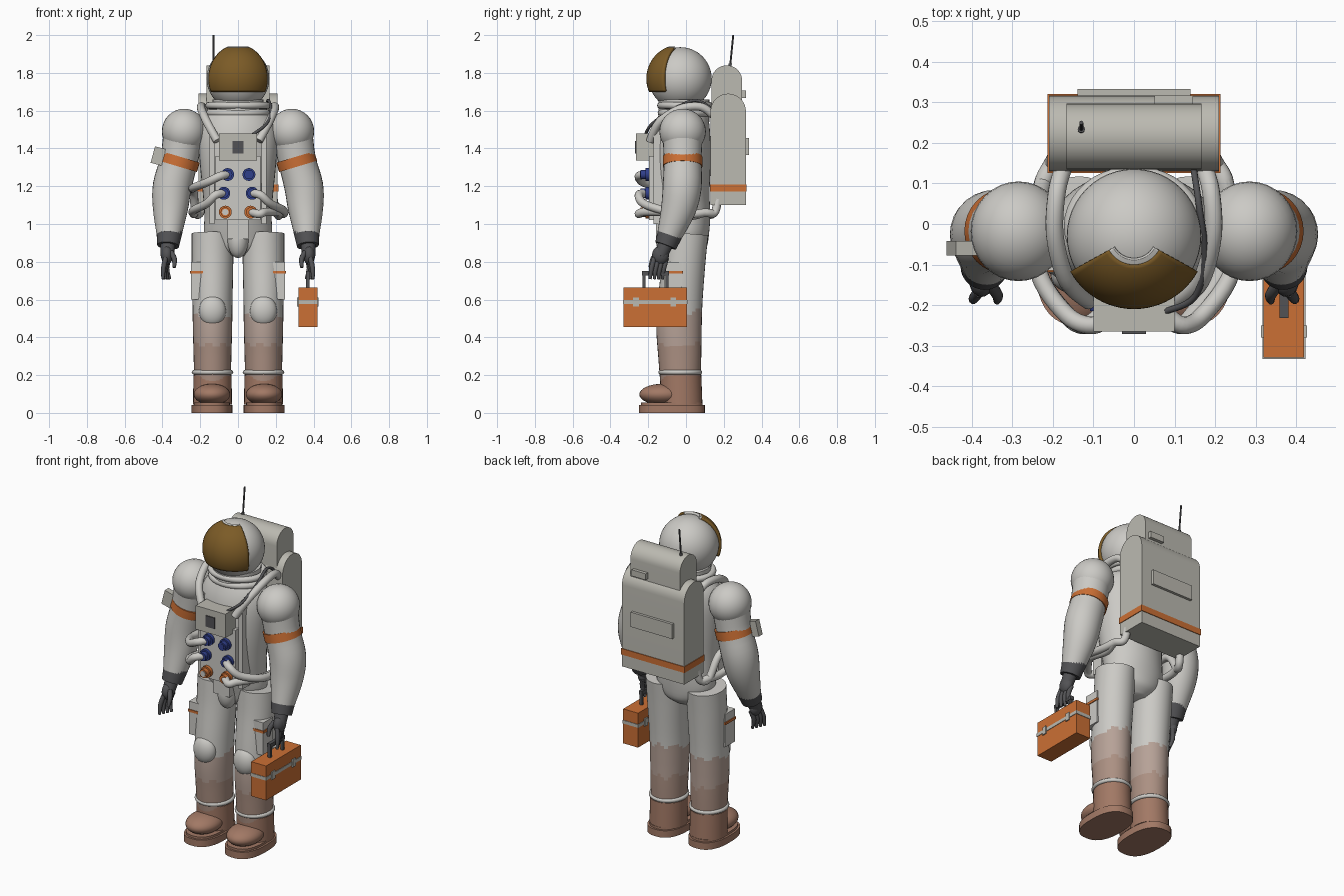
import bpy, bmesh, math
from mathutils import Vector, Matrix

if "Cube" in bpy.data.objects:
    bpy.data.objects.remove(bpy.data.objects["Cube"])

def mat(name, r, g, b):
    m = bpy.data.materials.new(name)
    m.diffuse_color = (r, g, b, 1)
    m.use_nodes = True
    m.node_tree.nodes["Principled BSDF"].inputs["Base Color"].default_value = m.diffuse_color
    return m

SUIT = mat("suit_white", 0.60, 0.59, 0.56)
PACK = mat("pack_grey", 0.50, 0.49, 0.44)
ORANGE = mat("orange", 0.60, 0.16, 0.035)
GOLD = mat("visor_gold", 0.20, 0.105, 0.02)
DARK = mat("dark_rubber", 0.085, 0.085, 0.09)
BLUE = mat("blue", 0.03, 0.05, 0.26)
DUST = mat("light_dust", 0.47, 0.36, 0.31)
DUST2 = mat("heavy_dust", 0.41, 0.28, 0.225)
BOOT = mat("boot_brown", 0.36, 0.19, 0.13)

def finish(name, bm, m, angle=40):
    bmesh.ops.recalc_face_normals(bm, faces=bm.faces)
    me = bpy.data.meshes.new(name)
    bm.to_mesh(me)
    bm.free()
    me.materials.append(m)
    me.polygons.foreach_set("use_smooth", [True] * len(me.polygons))
    me.set_sharp_from_angle(angle=math.radians(angle))
    o = bpy.data.objects.new(name, me)
    bpy.context.scene.collection.objects.link(o)
    return o

def box(name, m, x, y, z, rot=None):
    """Box from (min, max) ranges, optionally turned about its centre."""
    bm = bmesh.new()
    bmesh.ops.create_cube(bm, size=1)
    c = Vector([(a + b) / 2 for a, b in (x, y, z)])
    s = [abs(b - a) for a, b in (x, y, z)]
    mx = Matrix.Translation(c) @ (rot or Matrix.Identity(4)) @ Matrix.Diagonal((*s, 1))
    bm.transform(mx)
    return finish(name, bm, m)

def ball(name, m, c, r, seg=32):
    bm = bmesh.new()
    bmesh.ops.create_uvsphere(bm, u_segments=seg, v_segments=seg // 2, radius=1)
    bm.transform(Matrix.Translation(c) @ Matrix.Diagonal((*r, 1)))
    return finish(name, bm, m)

def sweep(name, m, pts, radii, n=28, sub=1):
    """Tube through points; each radius is a number or (across, deep). sub > 1 smooths the path."""
    P = [Vector(p) for p in pts]
    R = [Vector(r) if isinstance(r, tuple) else Vector((r, r)) for r in
         (radii if isinstance(radii, list) else [radii] * len(P))]
    if sub > 1:
        def spline(A):
            out = []
            for i in range(len(A) - 1):
                a, b, c, d = A[max(i - 1, 0)], A[i], A[i + 1], A[min(i + 2, len(A) - 1)]
                for k in range(sub):
                    t = k / sub
                    out.append(0.5 * (2 * b + (c - a) * t + (2 * a - 5 * b + 4 * c - d) * t * t
                                      + (3 * b - a - 3 * c + d) * t ** 3))
            return out + [A[-1]]
        P, R = spline(P), spline(R)
    bm = bmesh.new()
    rings, u = [], None
    for i, p in enumerate(P):
        t = (P[min(i + 1, len(P) - 1)] - P[max(i - 1, 0)]).normalized()
        if u is None:
            u = Vector((1, 0, 0)) if abs(t.x) < 0.9 else Vector((0, 1, 0))
        u = (u - t * u.dot(t)).normalized()
        v = t.cross(u)
        rings.append([bm.verts.new(p + u * R[i].x * math.cos(a) + v * R[i].y * math.sin(a))
                      for a in (math.tau * k / n for k in range(n))])
    for a, b in zip(rings, rings[1:]):
        for k in range(n):
            bm.faces.new((a[k], a[(k + 1) % n], b[(k + 1) % n], b[k]))
    bm.faces.new(rings[0])
    bm.faces.new(rings[-1])
    return finish(name, bm, m)

def torus(name, m, c, R, r, ry=None, n=40):
    bm = bmesh.new()
    ry = ry or R
    g = [[bm.verts.new((c[0] + math.cos(a) * (R + r * math.cos(b)),
                        c[1] + math.sin(a) * (ry + r * math.cos(b)), c[2] + r * math.sin(b)))
          for b in (math.tau * j / 12 for j in range(12))] for a in (math.tau * i / n for i in range(n))]
    for i in range(n):
        for j in range(12):
            bm.faces.new((g[i][j], g[(i + 1) % n][j], g[(i + 1) % n][(j + 1) % 12], g[i][(j + 1) % 12]))
    return finish(name, bm, m)

def prism(name, m, outline, shift):
    bm = bmesh.new()
    f = bm.faces.new([bm.verts.new(p) for p in outline])
    r = bmesh.ops.extrude_face_region(bm, geom=[f])
    bmesh.ops.translate(bm, verts=[v for v in r["geom"] if isinstance(v, bmesh.types.BMVert)], vec=shift)
    return finish(name, bm, m)

def patch(name, m, c, r, az, e0, e1, n=24):
    """Thick piece of a sphere facing the front."""
    bm = bmesh.new()
    g = []
    for i in range(n + 1):
        a = math.radians(-az + 2 * az * i / n)
        es = [math.radians(e0 + (e1 - e0) * j / n) for j in range(n + 1)]
        g.append([bm.verts.new((c[0] + r * math.cos(e) * math.sin(a), c[1] - r * math.cos(e) * math.cos(a),
                                c[2] + r * math.sin(e))) for e in es])
    for i in range(n):
        for j in range(n):
            bm.faces.new((g[i][j], g[i + 1][j], g[i + 1][j + 1], g[i][j + 1]))
    o = finish(name, bm, m)
    s = o.modifiers.new("thickness", "SOLIDIFY")
    s.thickness, s.offset = 0.02, -1
    return o

# Helmet, visor and neck rings
HC = (0, -0.03, 1.77)
ball("helmet", SUIT, HC, (0.166,) * 3, 48)
patch("visor", GOLD, HC, 0.18, 61, -23, 67)
patch("visor_top_rim", SUIT, HC, 0.18, 61, 67, 71)
sweep("neck", SUIT, [(0, -0.01, 1.54), (0, -0.01, 1.66)], 0.135)
torus("neck_ring_upper", SUIT, (0, -0.005, 1.628), 0.155, 0.018, 0.13)
torus("neck_ring_lower", SUIT, (0, -0.005, 1.588), 0.15, 0.02, 0.125)

# Torso and pelvis
torso = [(0.83, 0, 0.06, 0.06), (0.87, 0, 0.13, 0.105), (0.94, 0, 0.178, 0.122), (1.04, -0.01, 0.178, 0.14),
         (1.15, -0.025, 0.185, 0.15), (1.3, -0.03, 0.2, 0.16), (1.45, -0.025, 0.21, 0.155),
         (1.54, -0.015, 0.19, 0.14), (1.6, -0.01, 0.14, 0.12)]
sweep("torso", SUIT, [(0, y, z) for z, y, a, b in torso], [(a, b) for z, y, a, b in torso], 40, 4)
ball("front_flap", SUIT, (0, -0.10, 0.92), (0.056, 0.06, 0.1))
box("flap_top", SUIT, (-0.055, 0.055), (-0.16, -0.08), (0.92, 1.02))

# Chest unit, panel and harness
box("chest_box", PACK, (-0.1, 0.1), (-0.265, -0.15), (1.335, 1.48))
box("chest_screen", DARK, (-0.03, 0.03), (-0.271, -0.262), (1.373, 1.44))
box("connector_panel", SUIT, (-0.12, 0.12), (-0.195, -0.1), (1.02, 1.36))
for x, z, m, open_end in [(-0.055, 1.262, BLUE, 0), (0.058, 1.262, BLUE, 1), (-0.075, 1.163, BLUE, 0),
                          (0.075, 1.163, BLUE, 0), (-0.067, 1.063, ORANGE, 1), (0.067, 1.063, ORANGE, 0)]:
    sweep("connector_base", m, [(x, -0.18, z), (x, -0.215, z)], 0.034, 20)
    sweep("connector_collar", m, [(x, -0.21, z), (x, -0.24, z)], 0.025, 20)
    if open_end:
        sweep("connector_port", SUIT if m == ORANGE else BLUE, [(x, -0.23, z), (x, -0.244, z)], 0.017, 20)

# Life support hoses running round to the pack
def hose(s, x, z, drop, out):
    sweep("hose", SUIT, [(s * x, -0.22, z), (s * (x + 0.045), -0.25, z - 0.01), (s * (out - 0.07), -0.225, z - drop * 0.6),
                         (s * out, -0.12, z - drop), (s * out, 0.02, z - drop - 0.02),
                         (s * 0.225, 0.1, 1.06), (s * 0.2, 0.15, 1.06), (s * 0.19, 0.17, 1.13)], 0.022, 14, 6)
hose(-1, 0.055, 1.262, 0.07, 0.235)
hose(-1, 0.075, 1.163, 0.09, 0.235)
hose(1, 0.075, 1.163, 0.09, 0.24)
hose(1, 0.067, 1.063, 0.0, 0.215)
sweep("cable", DARK, [(0.145, 0.15, 1.6), (0.16, 0.05, 1.655), (0.175, -0.08, 1.6), (0.15, -0.18, 1.53),
                      (0.08, -0.215, 1.475)], 0.008, 10, 6)

# Backpack
def dome_pack(name, hw, y0, y1, z0, z1):
    r, c = (y1 - y0) / 2, (y0 + y1) / 2
    arc = [(-hw, c + r * math.cos(a), z1 - r + r * math.sin(a)) for a in (math.pi * k / 20 for k in range(21))]
    return prism(name, PACK, [(-hw, y0, z0), (-hw, y1, z0)] + arc, (2 * hw, 0, 0))
dome_pack("pack_main", 0.21, 0.13, 0.317, 1.1, 1.69)
dome_pack("pack_upper", 0.167, 0.135, 0.297, 1.5, 1.84)
box("pack_stripe", ORANGE, (-0.214, 0.214), (0.126, 0.321), (1.173, 1.21))
box("pack_panel", PACK, (-0.14, 0.14), (0.31, 0.333), (1.365, 1.455))
box("pack_light", PACK, (0.05, 0.145), (0.28, 0.317), (1.668, 1.706))
sweep("antenna", DARK, [(-0.13, 0.232, 1.82), (-0.13, 0.25, 2.0)], 0.005, 8)
sweep("antenna_base", DARK, [(-0.13, 0.232, 1.82), (-0.13, 0.234, 1.85)], 0.009, 10)

for s in (-1, 1):
    # Shoulder hoses and chest straps
    sweep("shoulder_hose", SUIT, [(s * 0.17, 0.15, 1.57), (s * 0.19, 0.08, 1.62), (s * 0.195, -0.03, 1.61),
                                  (s * 0.165, -0.14, 1.54), (s * 0.11, -0.19, 1.44)], 0.022, 14, 6)
    box("chest_strap", SUIT, (s * 0.125, s * 0.15), (-0.172, -0.1), (1.0, 1.5))

    # Arm with band and cuff
    ball("shoulder", SUIT, (s * 0.285, -0.018, 1.49), (0.118, 0.123, 0.12))
    sweep("arm", SUIT, [(s * 0.285, -0.018, 1.5), (s * 0.312, -0.018, 1.34), (s * 0.348, -0.02, 1.2),
                        (s * 0.358, -0.04, 1.08), (s * 0.365, -0.088, 0.94)],
          [0.108, 0.1, 0.103, 0.093, 0.066], 28, 4)
    sweep("arm_band", ORANGE, [(s * 0.303, -0.018, 1.355), (s * 0.318, -0.018, 1.305)], 0.105, 32)
    sweep("cuff", DARK, [(s * 0.363, -0.08, 0.96), (s * 0.37, -0.108, 0.885)], [0.069, 0.058])

    # Gloved hand
    sweep("wrist", DARK, [(s * 0.37, -0.105, 0.9), (s * 0.375, -0.135, 0.83)], [0.04, 0.035], 16)
    ball("palm", DARK, (s * 0.376, -0.135, 0.835), (0.032, 0.045, 0.05), 20)
    for k in range(4):
        y, x = -0.168 + k * 0.022, 0.383 - k * 0.006
        sweep("finger", DARK, [(s * x, y, 0.82), (s * (x + 0.012), y - 0.015, 0.765),
                               (s * (x + 0.008 + 0.006 * (1 - k)), y - 0.022, 0.708)], [0.013, 0.013, 0.008], 10, 3)
    sweep("thumb", DARK, [(s * 0.355, -0.15, 0.85), (s * 0.337, -0.175, 0.815), (s * 0.338, -0.19, 0.77)],
          [0.015, 0.014, 0.009], 10, 3)

    # Leg, dusty toward the ground
    prof = [(0.95, 0, 0.11, 0.118), (0.8, -0.012, 0.11, 0.115), (0.6, -0.03, 0.106, 0.118),
            (0.45, -0.037, 0.104, 0.12), (0.3, -0.033, 0.1, 0.114), (0.17, -0.03, 0.097, 0.107)]
    leg = sweep("leg", SUIT, [(s * 0.135, y, z) for z, y, a, b in prof], [(a, b) for z, y, a, b in prof], 32, 8)
    leg.data.materials.append(DUST)
    leg.data.materials.append(DUST2)
    for f in leg.data.polygons:
        h = f.center.z + 0.012 * math.sin(f.center.x * 90)
        f.material_index = 0 if h > 0.535 + f.center.y * 0.2 else 1 if h > 0.36 else 2
    ball("knee_pad", SUIT, (s * 0.135, -0.125, 0.54), (0.071, 0.05, 0.083))
    box("thigh_pocket", SUIT, (s * 0.18, s * 0.25), (-0.115, -0.02), (0.6, 0.8))
    box("pocket_strap", ORANGE, (s * 0.177, s * 0.255), (-0.119, -0.016), (0.737, 0.752))

    # Boot
    torus("ankle_ring", SUIT, (s * 0.135, -0.03, 0.215), 0.098, 0.012, 0.104)
    sweep("boot_shaft", BOOT, [(s * 0.135, -0.025, 0.045), (s * 0.135, -0.028, 0.2)],
          [(0.103, 0.112), (0.101, 0.109)], 32)
    ball("boot_toe", BOOT, (s * 0.138, -0.125, 0.098), (0.097, 0.122, 0.056))
    def outline(z, g):
        return [(s * 0.138 + (0.108 + g) * math.copysign(abs(math.cos(a)) ** 0.8, math.cos(a)),
                 -0.075 + (0.175 + g) * math.copysign(abs(math.sin(a)) ** 0.8, math.sin(a)), z)
                for a in (math.tau * k / 40 for k in range(40))]
    prism("sole", BOOT, outline(0, 0), (0, 0, 0.042))
    prism("welt", BOOT, outline(0.04, -0.012), (0, 0, 0.015))

# Arm-mounted device
box("arm_device", PACK, (-0.452, -0.392), (-0.078, -0.042), (1.315, 1.405),
    Matrix.Rotation(math.radians(15), 4, 'Y'))

# Tool case with clasp band and handle
box("case", ORANGE, (0.32, 0.42), (-0.33, 0.005), (0.455, 0.665))
box("case_band", PACK, (0.317, 0.423), (-0.333, 0.008), (0.577, 0.597))
for y in (-0.265, -0.067):
    box("case_latch", PACK, (0.313, 0.427), (y - 0.015, y + 0.015), (0.563, 0.61))
for y in (-0.222, -0.1):
    box("handle_post", DARK, (0.361, 0.379), (y - 0.008, y + 0.008), (0.66, 0.742))
box("handle_grip", DARK, (0.359, 0.381), (-0.232, -0.09), (0.728, 0.75))
